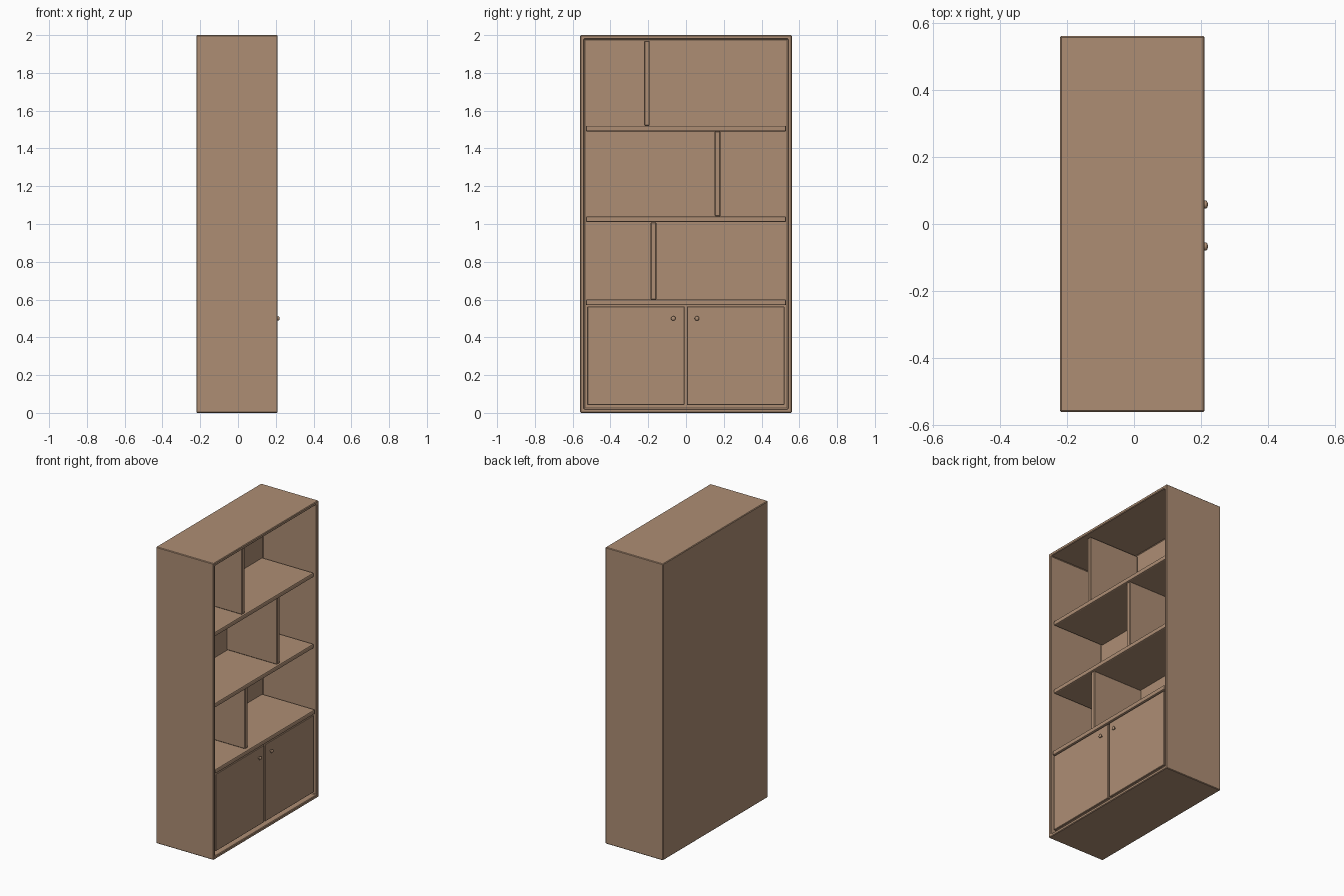
import bpy, bmesh, math

if "Cube" in bpy.data.objects:
    bpy.data.objects.remove(bpy.data.objects["Cube"])

wood = bpy.data.materials.new("warm wood")
wood.diffuse_color = (0.42, 0.27, 0.175, 1)
wood.use_nodes = True
wood.node_tree.nodes["Principled BSDF"].inputs["Base Color"].default_value = wood.diffuse_color


def finish(obj, bevel, segments=1):
    obj.data.materials.append(wood)
    if bevel:
        mod = obj.modifiers.new("soft edges", 'BEVEL')
        mod.width = bevel
        mod.segments = segments
        mod.limit_method = 'ANGLE'


def box_mesh(bm, lo, hi):
    bmesh.ops.create_cube(bm, size=1)
    for v in bm.verts:
        v.co = [(a + b) / 2 + c * (b - a) for a, b, c in zip(lo, hi, v.co)]


def box(name, x, y, z, bevel=0.003, segments=1):
    bm = bmesh.new()
    box_mesh(bm, (x[0], y[0], z[0]), (x[1], y[1], z[1]))
    me = bpy.data.meshes.new(name)
    bm.to_mesh(me)
    bm.free()
    obj = bpy.data.objects.new(name, me)
    bpy.context.collection.objects.link(obj)
    finish(obj, bevel, segments)
    return obj


# Carcass: one box, front face inset to a rim and pushed back to the rear panel
bm = bmesh.new()
box_mesh(bm, (-0.22, -0.56, 0), (0.21, 0.56, 2))
front = max(bm.faces, key=lambda f: f.calc_center_median().x)
bmesh.ops.inset_region(bm, faces=[front], thickness=0.03)
inner = bmesh.ops.extrude_discrete_faces(bm, faces=[front])["faces"][0]
bmesh.ops.translate(bm, verts=inner.verts, vec=(-0.40, 0, 0))
bmesh.ops.recalc_face_normals(bm, faces=bm.faces)
me = bpy.data.meshes.new("carcass")
bm.to_mesh(me)
bm.free()
carcass = bpy.data.objects.new("carcass", me)
bpy.context.collection.objects.link(carcass)
finish(carcass, 0.004)

# Shelves, with rounded front edges
for i, z in enumerate((0.57, 1.01, 1.49)):
    front_x = 0.205 if i == 0 else 0.195
    box(f"shelf_{i + 1}", (-0.191, front_x), (-0.53, 0.53), (z, z + 0.03), 0.007, 2)

# Staggered upright dividers
for i, (y, z0, z1) in enumerate(((-0.187, 0.60, 1.01), (0.152, 1.04, 1.49), (-0.222, 1.52, 1.97))):
    box(f"divider_{i + 1}", (-0.191, 0.185), (y, y + 0.03), (z0, z1), 0.004)

# Doors with round knobs
for side, y0, y1, ky in (("left", -0.523, -0.008, -0.067), ("right", 0.004, 0.521, 0.058)):
    box(f"{side}_door", (0.18, 0.20), (y0, y1), (0.042, 0.564), 0.003)
    bpy.ops.mesh.primitive_cylinder_add(vertices=16, radius=0.005, depth=0.014,
                                        location=(0.205, ky, 0.5), rotation=(0, math.pi / 2, 0))
    stem = bpy.context.object
    stem.name = f"{side}_knob_stem"
    finish(stem, 0)
    bpy.ops.mesh.primitive_uv_sphere_add(segments=20, ring_count=12, radius=0.012,
                                         location=(0.213, ky, 0.5))
    knob = bpy.context.object
    knob.name = f"{side}_knob"
    knob.scale.x = 0.6
    finish(knob, 0)
    bpy.ops.object.shade_smooth_by_angle()
